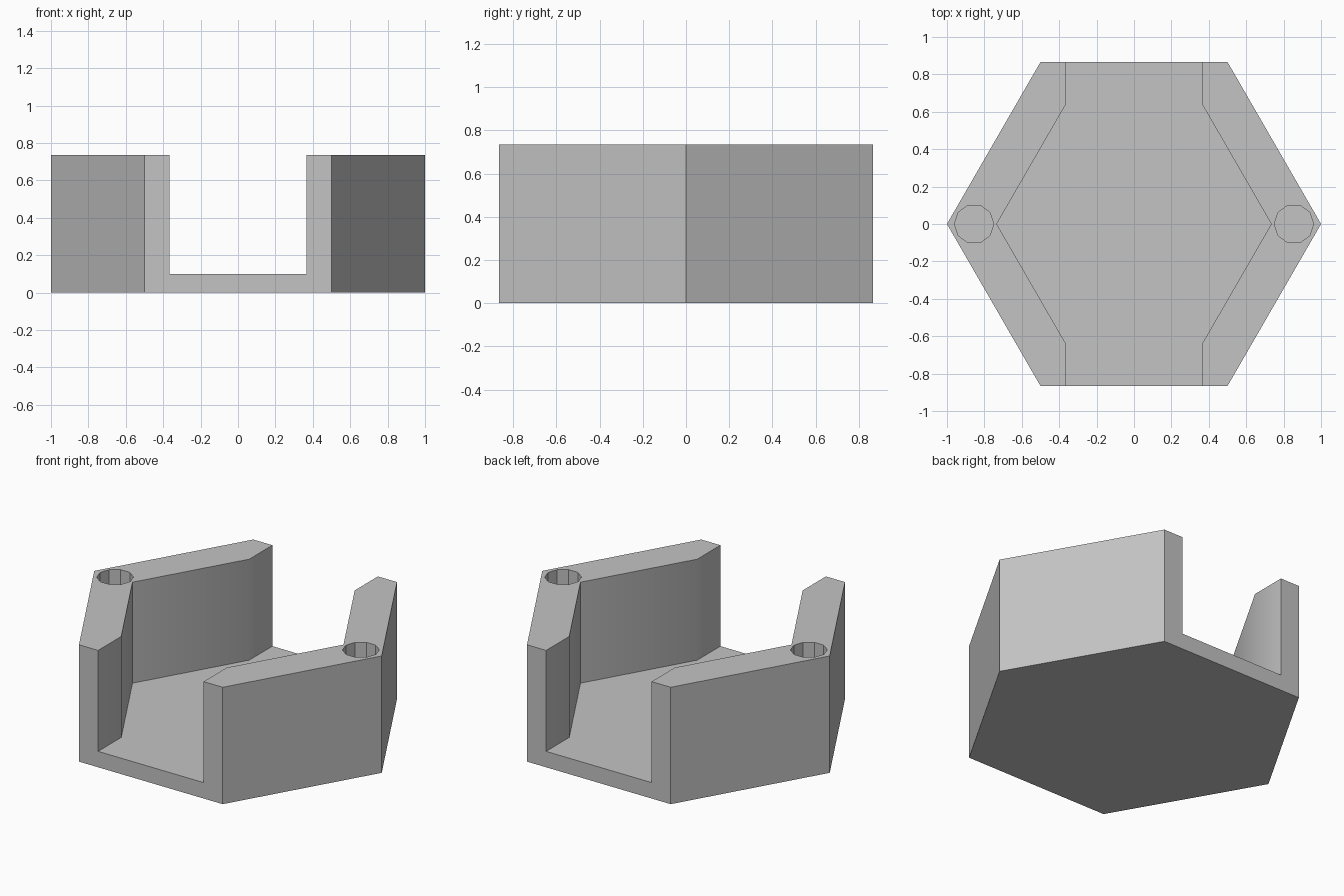
import bpy
import bmesh
from math import cos, sin, pi, radians

default = bpy.data.objects.get("Cube")
if default:
    bpy.data.objects.remove(default, do_unlink=True)

HEIGHT, FLOOR = 0.735, 0.1
INNER = 0.734                  # corner radius of the hollow
HOLE_X, HOLE_R = 0.855, 0.105

grey = bpy.data.materials.new("plain grey")
grey.use_nodes = True
grey.diffuse_color = (0.55, 0.55, 0.55, 1)
grey.node_tree.nodes["Principled BSDF"].inputs["Base Color"].default_value = grey.diffuse_color


def polygon(sides, radius, cx=0):
    return [(cx + radius * cos(2 * pi * i / sides), radius * sin(2 * pi * i / sides))
            for i in range(sides)]


def prism(name, outline, bottom, top):
    """Extrude a flat outline upward into a solid."""
    bm = bmesh.new()
    face = bm.faces.new([bm.verts.new((x, y, bottom)) for x, y in outline])
    up = bmesh.ops.extrude_face_region(bm, geom=[face])["geom"]
    bmesh.ops.translate(bm, vec=(0, 0, top - bottom),
                        verts=[v for v in up if isinstance(v, bmesh.types.BMVert)])
    bmesh.ops.recalc_face_normals(bm, faces=bm.faces)
    mesh = bpy.data.meshes.new(name)
    bm.to_mesh(mesh)
    bm.free()
    mesh.materials.append(grey)
    obj = bpy.data.objects.new(name, mesh)
    bpy.context.collection.objects.link(obj)
    return obj


# Hexagonal block
tray = prism("hexagonal_tray", polygon(6, 1), 0, HEIGHT)

# Hollow with a slot open at the front and back
half, shoulder = INNER / 2, INNER * sin(pi / 3)
hollow = [(half, -1), (half, -shoulder), (INNER, 0), (half, shoulder), (half, 1)]
hollow += [(-x, y) for x, y in reversed(hollow)]
cutters = [prism("hollow_cutter", hollow, FLOOR, 1)]

# Blind ten-sided holes in the two side corners
for side, x in (("left", HOLE_X), ("right", -HOLE_X)):
    cutters.append(prism(side + "_hole_cutter", polygon(10, HOLE_R, x), FLOOR, 1))

bpy.ops.object.select_all(action="DESELECT")
bpy.context.view_layer.objects.active = tray
tray.select_set(True)
for cutter in cutters:
    cutter.hide_render = True
    cut = tray.modifiers.new(cutter.name, "BOOLEAN")
    cut.operation, cut.solver, cut.object = "DIFFERENCE", "EXACT", cutter
    bpy.ops.object.modifier_apply(modifier=cut.name)
    bpy.data.objects.remove(cutter, do_unlink=True)

# Soften only the shallow bends of the inner walls
bpy.ops.object.shade_smooth_by_angle(angle=radians(33))
